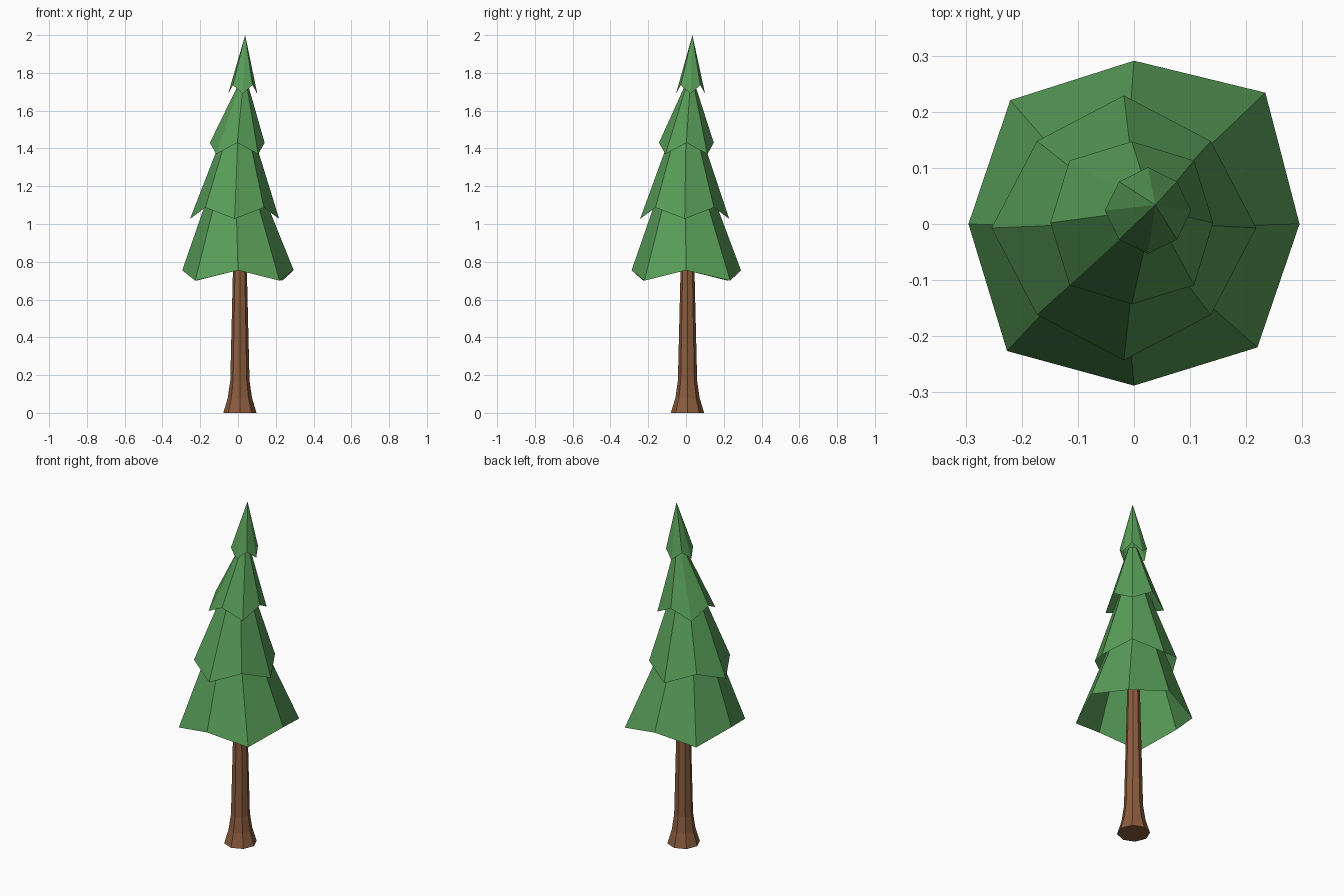
import bpy, bmesh
from math import cos, sin, pi

if "Cube" in bpy.data.objects:
    bpy.data.objects.remove(bpy.data.objects["Cube"])

SIDES = 8


def material(name, rgb):
    m = bpy.data.materials.new(name)
    m.diffuse_color = (*rgb, 1)
    m.use_nodes = True
    m.node_tree.nodes["Principled BSDF"].inputs["Base Color"].default_value = m.diffuse_color
    return m


def ring(bm, x, y, zs, rs):
    """Octagon ring; heights and radii repeat around it."""
    return [bm.verts.new((x + rs[i % len(rs)] * cos(i * 2 * pi / SIDES),
                          y + rs[i % len(rs)] * sin(i * 2 * pi / SIDES),
                          zs[i % len(zs)])) for i in range(SIDES)]


def bridge(bm, a, b):
    for i in range(SIDES):
        j = (i + 1) % SIDES
        bm.faces.new((a[i], a[j], b[j], b[i]))


def finish(bm, name, mat):
    me = bpy.data.meshes.new(name)
    bm.to_mesh(me)
    bm.free()
    me.materials.append(mat)
    ob = bpy.data.objects.new(name, me)
    bpy.context.collection.objects.link(ob)


green = material("needles", (0.098, 0.34, 0.098))
brown = material("bark", (0.26, 0.107, 0.048))

# Trunk: flared foot, slim taper, ends hidden inside the lowest tier
bm = bmesh.new()
rings = [ring(bm, 0.01, 0.008, [z], [r]) for z, r in
         [(0, 0.088), (0.08, 0.064), (0.17, 0.051), (0.75, 0.037), (0.95, 0.033)]]
for a, b in zip(rings, rings[1:]):
    bridge(bm, a, b)
bm.faces.new(rings[0][::-1])
bm.faces.new(rings[-1])
finish(bm, "trunk", brown)

# Foliage tiers: hollow skirts with zigzag rims
# rim centre, rim heights (axis, diagonal), rim radii, top (x, y, z, radius)
tiers = [
    ("lowest_tier", (0, 0), (0.755, 0.70),
     (0.295, 0.331, 0.291, 0.312, 0.295, 0.320, 0.288, 0.311), (-0.011, -0.004, 1.15, 0.147)),
    ("lower_middle_tier", (-0.018, -0.007), (1.027, 1.087), (0.236, 0.219), (0, 0, 1.48, 0.078)),
    ("upper_middle_tier", (-0.004, 0.002), (1.43, 1.37), (0.145, 0.157), (0.027, 0.022, 1.735, 0.027)),
    ("top_tier", (0.025, 0.024), (1.69, 1.735), (0.077, 0.073), (0.038, 0.034, 2.0, 0)),
]
for name, (cx, cy), zs, rs, (tx, ty, tz, tr) in tiers:
    bm = bmesh.new()
    rim = ring(bm, cx, cy, zs, rs)
    if tr:
        top = ring(bm, tx, ty, [tz], [tr])
        bridge(bm, rim, top)
        bm.faces.new(top)
    else:
        tip = bm.verts.new((tx, ty, tz))
        for i in range(SIDES):
            bm.faces.new((rim[i], rim[(i + 1) % SIDES], tip))
    finish(bm, name, green)
